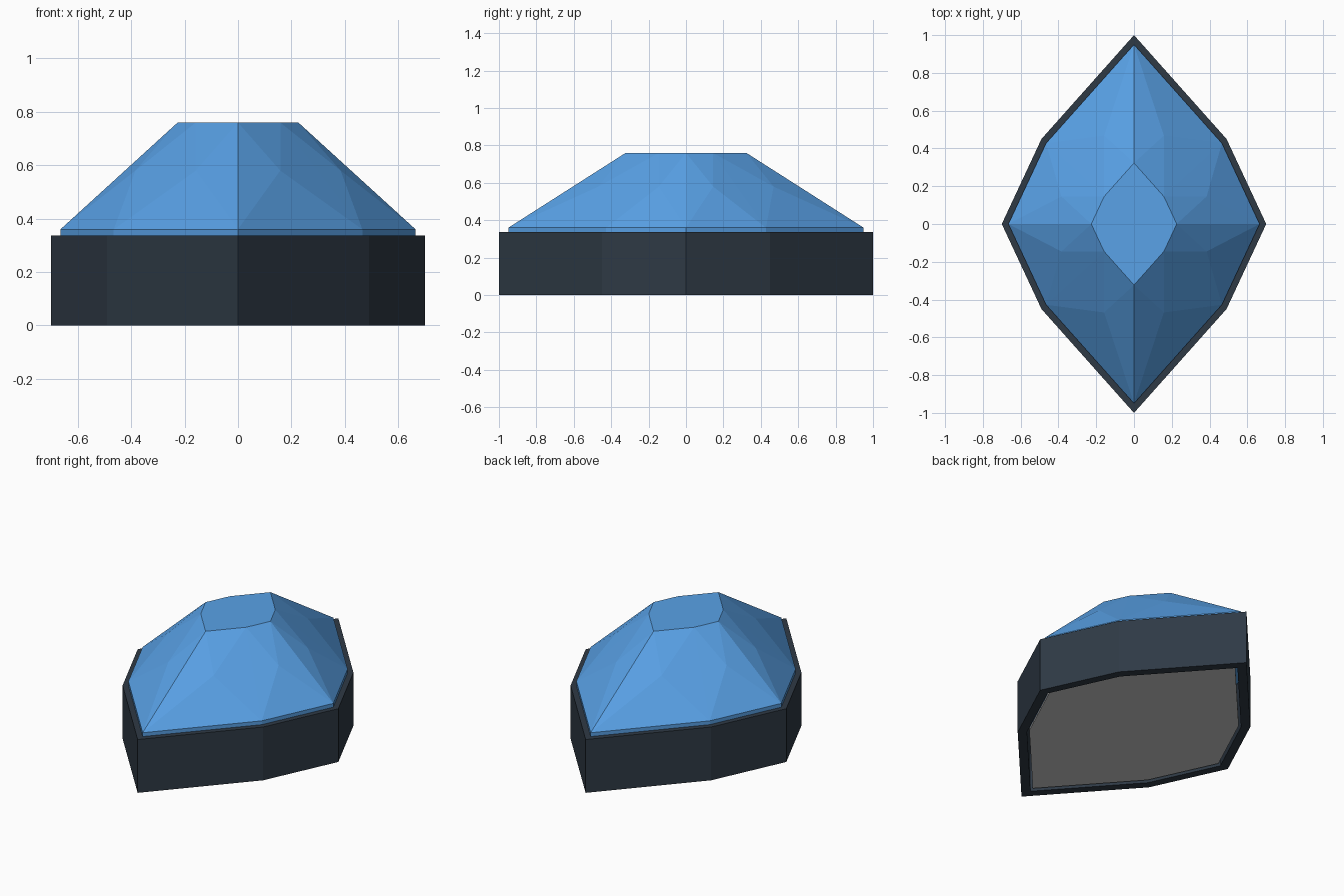
import bpy

if "Cube" in bpy.data.objects:
    bpy.data.objects.remove(bpy.data.objects["Cube"])

# Eight-sided pointed outline shared by every part
HALF = [(0, 1), (0.49, 0.45), (0.70, 0), (0.49, -0.45)]
OUTLINE = HALF + [(-x, -y) for x, y in HALF]
N = len(OUTLINE)


def loop(scale, z):
    return [(x * scale, y * scale, z) for x, y in OUTLINE]


def band(a, b):
    """Quads joining the loop starting at index a to the one at b."""
    return [(a + i, a + (i + 1) % N, b + (i + 1) % N, b + i) for i in range(N)]


def add_part(name, verts, faces, color=None):
    mesh = bpy.data.meshes.new(name)
    mesh.from_pydata(verts, [], [f[::-1] for f in faces])
    obj = bpy.data.objects.new(name, mesh)
    bpy.context.collection.objects.link(obj)
    if color:
        mat = bpy.data.materials.new(name + "_material")
        mat.diffuse_color = (*color, 1)
        mat.use_nodes = True
        mat.node_tree.nodes["Principled BSDF"].inputs["Base Color"].default_value = mat.diffuse_color
        mesh.materials.append(mat)
    return obj


# Dark bezel: hollow ring with a rectangular wall section
verts = loop(1, 0) + loop(1, 0.336) + loop(0.92, 0.336) + loop(0.92, 0)
faces = [f for k in range(4) for f in band(k * N, (k + 1) % 4 * N)]
add_part("bezel", verts, faces, (0.028, 0.042, 0.06))

# Faceted gem: thin girdle, then a crown of triangles up to a flat table
g = loop(0.95, 0.36)
mids = []
for i in range(N):
    a, b = g[i], g[(i + 1) % N]
    mids.append(((a[0] + b[0]) * 0.34, (a[1] + b[1]) * 0.34, 0.58))
verts = loop(0.95, 0.33) + g + mids + loop(0.323, 0.76)
G, M, T = N, 2 * N, 3 * N
faces = band(0, G) + [tuple(range(N))[::-1], tuple(range(T, T + N))]
for i in range(N):
    j = (i + 1) % N
    faces += [(G + i, G + j, M + i), (G + i, M + i, T + i),
              (G + j, T + j, M + i), (T + i, M + i, T + j)]
add_part("gem", verts, faces, (0.10, 0.36, 0.80))

# Thin grey backing plate just inside the bezel
verts = loop(0.90, 0.01) + loop(0.90, 0.025)
faces = band(0, N) + [tuple(range(N))[::-1], tuple(range(N, 2 * N))]
add_part("back_plate", verts, faces)
